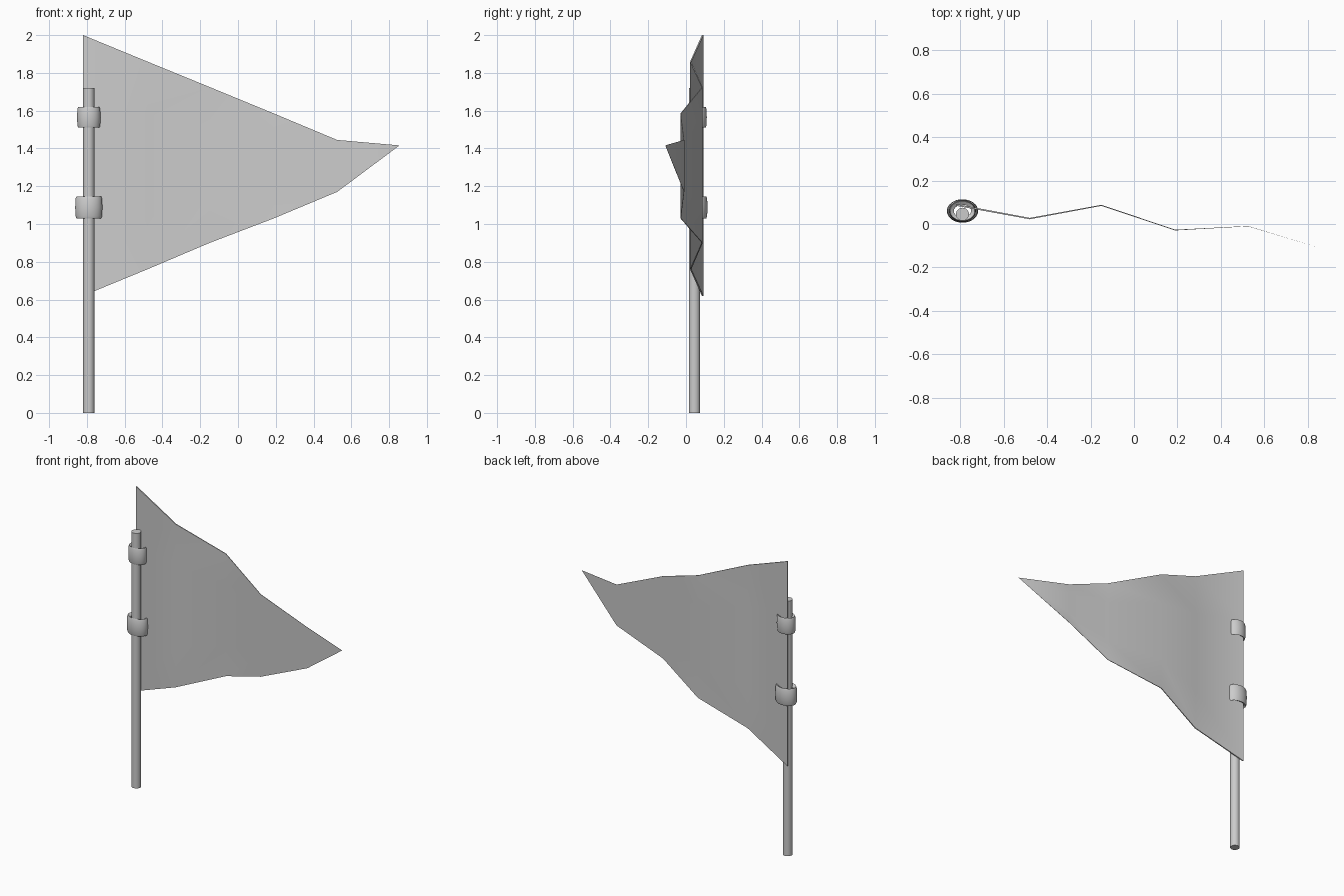
import bpy, bmesh, math

cube = bpy.data.objects.get("Cube")
if cube:
    bpy.data.objects.remove(cube, do_unlink=True)

grey = bpy.data.materials.new("plain_grey")
grey.use_nodes = True
COLOUR = (0.6, 0.6, 0.6, 1)
grey.diffuse_color = COLOUR
grey.node_tree.nodes["Principled BSDF"].inputs["Base Color"].default_value = COLOUR


def finish(name, bm, angle=35):
    bmesh.ops.recalc_face_normals(bm, faces=bm.faces)
    mesh = bpy.data.meshes.new(name)
    bm.to_mesh(mesh)
    bm.free()
    mesh.materials.append(grey)
    obj = bpy.data.objects.new(name, mesh)
    bpy.context.collection.objects.link(obj)
    bpy.ops.object.select_all(action='DESELECT')
    obj.select_set(True)
    bpy.context.view_layer.objects.active = obj
    bpy.ops.object.shade_smooth_by_angle(angle=math.radians(angle))
    return obj


# Pole
POLE_X, POLE_Y = -0.79, 0.045
bm = bmesh.new()
bmesh.ops.create_cone(bm, cap_ends=True, segments=24, radius1=0.03, radius2=0.03, depth=1.72)
bmesh.ops.translate(bm, verts=bm.verts, vec=(POLE_X, POLE_Y, 0.86))
finish("pole", bm)


# Rings: a rounded band swept round an ellipse
def ring(name, z, rx, ry, half_height, wall):
    section = [(-wall, -0.8), (-0.25 * wall, -1), (-0.08 * wall, -0.8), (0, 0),
               (-0.08 * wall, 0.8), (-0.25 * wall, 1), (-wall, 0.8)]
    bm = bmesh.new()
    sides = 32
    loops = []
    for i in range(sides):
        a = math.tau * i / sides
        loops.append([bm.verts.new((POLE_X + (rx + d) * math.cos(a),
                                    0.06 + (ry + d) * math.sin(a),
                                    z + h * half_height)) for d, h in section])
    n = len(section)
    for i in range(sides):
        a, b = loops[i], loops[(i + 1) % sides]
        for j in range(n):
            k = (j + 1) % n
            bm.faces.new((a[j], b[j], b[k], a[k]))
    finish(name, bm, 50)


ring("upper_ring", 1.565, 0.062, 0.050, 0.055, 0.022)
ring("lower_ring", 1.088, 0.072, 0.054, 0.058, 0.026)

# Pennant: folded cloth, tapering in height and thickness to the tip
folds = [(-0.82, 0.088, 0.62, 2.0), (-0.48, 0.025, 0.76, 1.86), (-0.15, 0.086, 0.90, 1.725),
         (0.19, -0.028, 1.03, 1.585), (0.525, -0.010, 1.17, 1.445)]
TIP = (0.855, -0.11, 1.416)
ROWS = 4
bm = bmesh.new()
tip = bm.verts.new(TIP)
sheets = []
for side in (-1, 1):
    columns = []
    for x, y, low, high in folds:
        thick = 0.004 * (TIP[0] - x) / (TIP[0] - folds[0][0])
        columns.append([bm.verts.new((x, y + side * thick, low + (high - low) * r / ROWS))
                        for r in range(ROWS + 1)])
    for a, b in zip(columns, columns[1:]):
        for r in range(ROWS):
            bm.faces.new((a[r], b[r], b[r + 1], a[r + 1]))
    for r in range(ROWS):
        bm.faces.new((columns[-1][r], tip, columns[-1][r + 1]))
    sheets.append(columns)

# Cloth rim
front, back = sheets
for r in range(ROWS):
    bm.faces.new((front[0][r], front[0][r + 1], back[0][r + 1], back[0][r]))
for edge in (0, ROWS):
    for i in range(len(folds) - 1):
        bm.faces.new((front[i][edge], front[i + 1][edge], back[i + 1][edge], back[i][edge]))
    bm.faces.new((front[-1][edge], tip, back[-1][edge]))
finish("pennant", bm)
